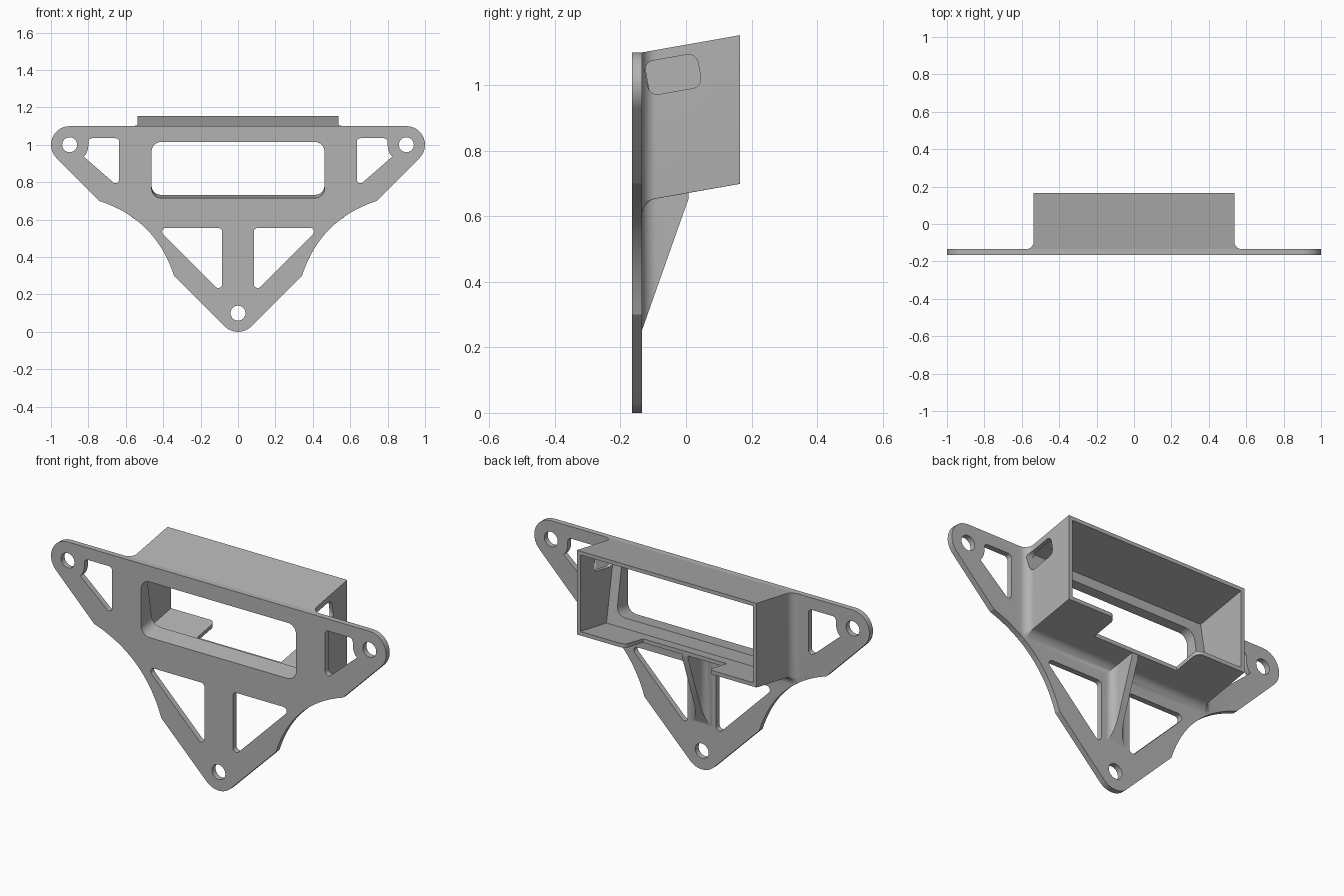
import bpy, bmesh, math
from mathutils import Vector

if "Cube" in bpy.data.objects:
    bpy.data.objects.remove(bpy.data.objects["Cube"])

TILT = math.radians(10)
S = math.tan(TILT)
Y0, Y1, Y2 = -0.165, -0.135, 0.165      # plate front, plate back, box rear
R = 0.045                               # fillet radius at the plate

grey = bpy.data.materials.new("grey_plastic")
grey.diffuse_color = (0.45, 0.45, 0.45, 1)
grey.use_nodes = True
grey.node_tree.nodes["Principled BSDF"].inputs["Base Color"].default_value = grey.diffuse_color


def arc(cx, cz, r, a0, a1, n=10):
    """Points along an arc, angles in degrees."""
    return [(cx + r * math.cos(math.radians(a0 + (a1 - a0) * i / n)),
             cz + r * math.sin(math.radians(a0 + (a1 - a0) * i / n))) for i in range(n + 1)]


def rounded(pts, n=7):
    """Round the corners of a polygon given as (a, b, radius)."""
    out = []
    for i, (a, b, r) in enumerate(pts):
        p = Vector((a, b))
        if r == 0:
            out.append((a, b))
            continue
        u = (Vector(pts[i - 1][:2]) - p).normalized()
        v = (Vector(pts[(i + 1) % len(pts)][:2]) - p).normalized()
        half = u.angle(v) / 2
        c = p + (u + v).normalized() * r / math.sin(half)
        s, e = p + u * r / math.tan(half) - c, p + v * r / math.tan(half) - c
        for k in range(n + 1):
            d = s.normalized().slerp(e.normalized(), k / n)
            out.append(tuple(c + d * r))
    return out


def loft(name, rings):
    """Closed solid through rings of 3D points."""
    bm = bmesh.new()
    rows = [[bm.verts.new(p) for p in ring] for ring in rings]
    n = len(rows[0])
    for a, b in zip(rows, rows[1:]):
        for i in range(n):
            bm.faces.new((a[i], a[(i + 1) % n], b[(i + 1) % n], b[i]))
    bm.faces.new(rows[0])
    bm.faces.new(rows[-1])
    bmesh.ops.recalc_face_normals(bm, faces=bm.faces)
    me = bpy.data.meshes.new(name)
    bm.to_mesh(me)
    bm.free()
    me.materials.append(grey)
    ob = bpy.data.objects.new(name, me)
    bpy.context.collection.objects.link(ob)
    return ob


def prism_y(name, pts, ya, yb, slope=0):
    return loft(name, [[(x, y, z + slope * (y - Y0)) for x, z in pts] for y in (ya, yb)])


def combine(ob, other, op):
    m = ob.modifiers.new(op, 'BOOLEAN')
    m.operation, m.solver, m.object = op, 'EXACT', other
    bpy.context.view_layer.objects.active = ob
    bpy.ops.object.modifier_apply(modifier=m.name)
    bpy.data.objects.remove(other)


def z_top(y):
    return 1.10 + S * (y - Y1)


def z_bot(y):
    return 0.70 + S * (y - Y2)


# fillet steps: (y, sideways offset)
steps = [(Y0 + 0.015, R)] + [(Y1 + R - R * math.cos(a), R - R * math.sin(a))
                             for a in (math.radians(11.25 * i) for i in range(9))]

# mounting plate: rounded triangle with scooped sides
p, q = Vector((0.742, 0.70)), Vector((0.342, 0.30))
inward = Vector((-1, 1)).normalized()
scoop = []
for i in range(17):
    t = i / 16
    scoop.append(tuple(q.lerp(p, t) + inward * 0.072 * 4 * t * (1 - t)))
right = arc(0, 0.1, 0.1, -90, -45) + scoop + arc(0.9, 1.0, 0.1, -45, 90)
outline = right + [(-x, z) for x, z in reversed(right[1:])]
plate = prism_y("mounting_bracket", outline, Y0, Y1)

# screw holes and weight-saving openings
holes = [arc(0, 0.1, 0.04, 0, 345, 23)]
upper = rounded([(0.635, 0.747, 0.02), (0.635, 1.035, 0.02), (0.80, 1.035, 0.02), (0.80, 1.0, 0)])
upper += arc(0.9, 1.0, 0.1, 188, 212, 4) + rounded(
    [(0.815, 0.947, 0), (0.825, 0.937, 0)])[1:]
lower = rounded([(0.085, 0.555, 0.02), (0.434, 0.555, 0.02), (0.085, 0.206, 0.02)])
for s in (1, -1):
    holes.append(arc(0.9 * s, 1.0, 0.04, 0, 345, 23))
    holes += [[(x * s, z) for x, z in shape] for shape in (upper, lower)]
for h in holes:
    combine(plate, prism_y("hole_cutter", h, -0.3, 0.3), 'DIFFERENCE')

# tilted box with a flared base
rings = []
for y, off in steps + [(Y2, 0)]:
    o = max(off, 0.001)
    ring = [(0.535 + o, y, z_top(y))]
    for sx, a0, a1 in ((1, 0, -90), (-1, -90, -180)):
        ring += [(x, y, z) for x, z in arc(sx * 0.535, z_bot(y), o, a0, a1, 6)]
    rings.append(ring + [(-0.535 - o, y, z_top(y))])
box = loft("box", rings)

# hollow of the box, square to its tilt
prof = []
for base, sgn in ((z_bot, 1), (z_top, -1)):
    y = -0.1
    for _ in range(6):
        z = base(y) + sgn * 0.02
        y = -0.125 - (z - 1.06) * S
    prof.append((y, base(y) + sgn * 0.02))
prof = [prof[0], (0.3, z_bot(0.3) + 0.02), (0.3, z_top(0.3) - 0.02), prof[1]]
combine(box, loft("cavity", [[(x, y, z) for y, z in prof] for x in (-0.515, 0.515)]), 'DIFFERENCE')

# notch in the rear edge of the floor
half = [(0.25, 0.01, 0), (0.25, Y2 + 0.0005, 0.035), (0.36, Y2 + 0.0005, 0), (0.36, 0.3, 0)]
notch = rounded(half + [(-x, y, r) for x, y, r in reversed(half)])
combine(box, loft("notch", [[(x, y, z) for x, y in notch] for z in (0.55, 0.85)]), 'DIFFERENCE')

# cable opening in the right wall only
slot = rounded([(a * 0.082, b * 0.052, 0.03) for a, b in ((-1, -1), (1, -1), (1, 1), (-1, 1))])
c, s = math.cos(TILT), math.sin(TILT)
combine(box, loft("slot", [[(x, -0.04 + u * c - v * s, 1.033 + u * s + v * c) for u, v in slot]
                           for x in (0.45, 0.7)]), 'DIFFERENCE')

# support rib under the box
rib_rings = []
for y, off in steps + [(0.008, 0)]:
    w = 0.018 + off
    lo, hi = 0.25 + (y - Y1) * 2.83, z_bot(y) + 0.01
    rib_rings.append([(-w, y, lo), (w, y, lo), (w, y, hi), (-w, y, hi)])
rib = loft("rib", rib_rings)

combine(box, rib, 'UNION')
combine(plate, box, 'UNION')

# display window through plate and front wall
win = rounded([(-0.462, 0.715, 0.05), (0.462, 0.715, 0.05), (0.462, 1.015, 0.05), (-0.462, 1.015, 0.05)])
combine(plate, prism_y("window", win, -0.3, 0.0, S), 'DIFFERENCE')

bpy.ops.object.select_all(action='DESELECT')
plate.select_set(True)
bpy.context.view_layer.objects.active = plate
bpy.ops.object.shade_smooth_by_angle(angle=math.radians(25))
